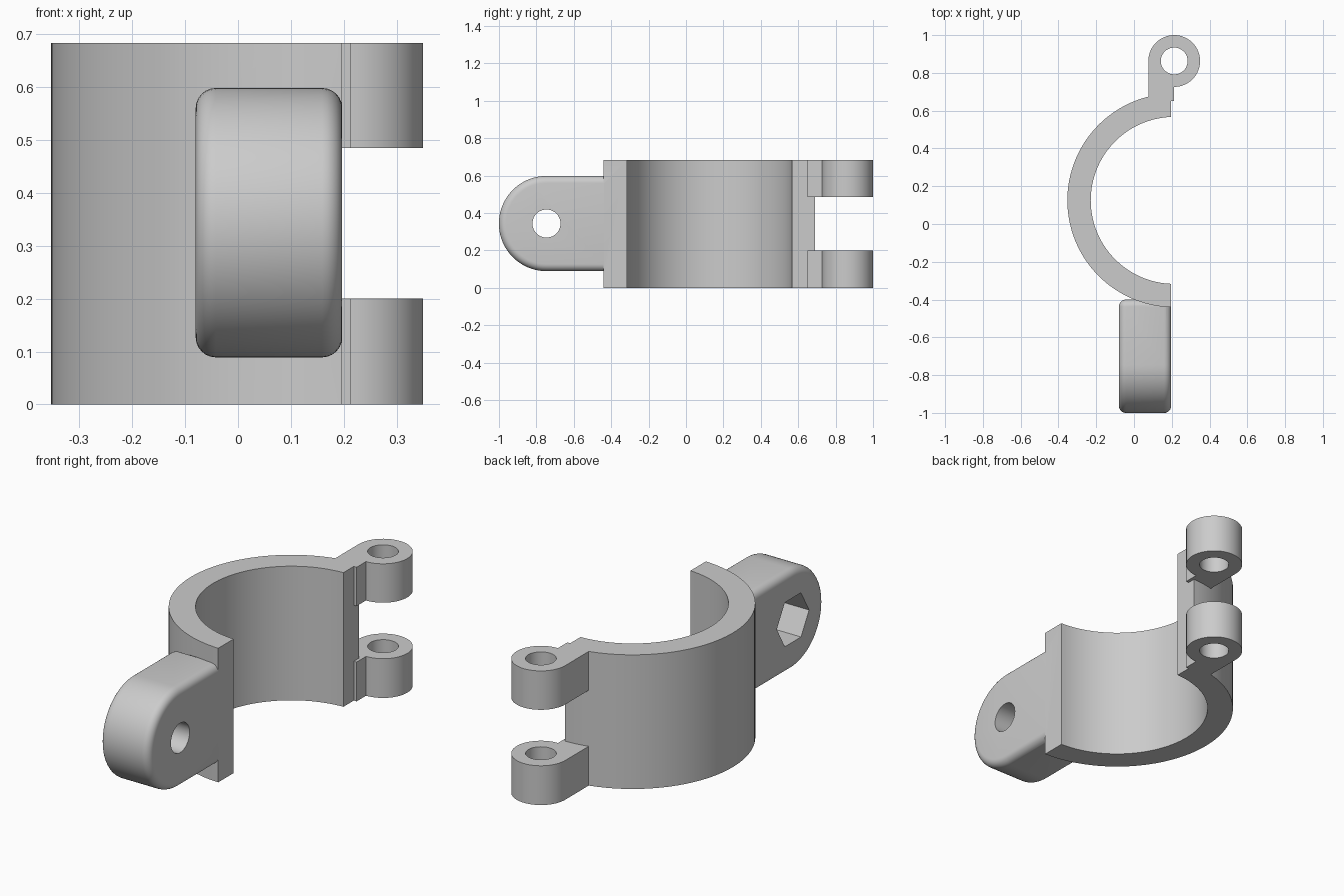
import bpy, bmesh, math

if "Cube" in bpy.data.objects:
    bpy.data.objects.remove(bpy.data.objects["Cube"])

H = 0.683             # clamp height
CX, CY = 0.213, 0.125  # centre of the half ring
END_X = 0.197         # flat end plane of the half ring

steel = bpy.data.materials.new("plain grey")
steel.diffuse_color = (0.6, 0.6, 0.6, 1)
steel.use_nodes = True
steel.node_tree.nodes["Principled BSDF"].inputs["Base Color"].default_value = steel.diffuse_color


def arc(cx, cy, r, a0, a1, n):
    """Points on an arc, angles in radians."""
    return [(cx + r * math.cos(a0 + (a1 - a0) * i / n),
             cy + r * math.sin(a0 + (a1 - a0) * i / n)) for i in range(n + 1)]


def circle(cx, cy, r, n):
    return arc(cx, cy, r, 0, 2 * math.pi, n)[:-1]


def prism(name, pts, lo, hi, axis="z", bevel=0):
    """Extrude a closed outline along z (outline in xy) or x (outline in yz)."""
    bm = bmesh.new()
    place = (lambda p, t: (p[0], p[1], t)) if axis == "z" else (lambda p, t: (t, p[0], p[1]))
    face = bm.faces.new([bm.verts.new(place(p, lo)) for p in pts])
    ext = bmesh.ops.extrude_face_region(bm, geom=[face])
    shift = (0, 0, hi - lo) if axis == "z" else (hi - lo, 0, 0)
    bmesh.ops.translate(bm, vec=shift,
                        verts=[v for v in ext["geom"] if isinstance(v, bmesh.types.BMVert)])
    bmesh.ops.recalc_face_normals(bm, faces=bm.faces)
    if bevel:
        sharp = [e for e in bm.edges if e.calc_face_angle(0) > math.radians(30)]
        bmesh.ops.bevel(bm, geom=sharp, offset=bevel, segments=6, profile=0.5, affect="EDGES")
        bmesh.ops.recalc_face_normals(bm, faces=bm.faces)
    mesh = bpy.data.meshes.new(name)
    bm.to_mesh(mesh)
    bm.free()
    mesh.materials.append(steel)
    ob = bpy.data.objects.new(name, mesh)
    bpy.context.collection.objects.link(ob)
    return ob


def combine(target, other, operation):
    mod = target.modifiers.new(operation.lower(), "BOOLEAN")
    mod.operation, mod.object, mod.solver = operation, other, "EXACT"
    bpy.context.view_layer.objects.active = target
    bpy.ops.object.modifier_apply(modifier=mod.name)
    bpy.data.objects.remove(other)


# Half ring, ending flat at END_X
R_OUT, R_IN = 0.566, 0.442
a_out = math.acos((END_X - CX) / R_OUT)
a_in = math.acos((END_X - CX) / R_IN)
ring = (arc(CX, CY, R_OUT, a_out, 2 * math.pi - a_out, 64)
        + arc(CX, CY, R_IN, 2 * math.pi - a_in, a_in, 64))
clamp = prism("clamp_body", ring, 0, H)

# Two hinge lugs with pin holes
HX, HY, HR = CX, 0.863, 0.137
lug = [(HX - HR, 0.65), (HX, 0.65)] + arc(HX, HY, HR, -math.pi / 2, math.pi, 48)
for lo, hi in ((0, 0.2), (0.485, H)):
    combine(clamp, prism("hinge_lug", lug, lo, hi), "UNION")
combine(clamp, prism("pin_hole", circle(HX, HY, 0.071, 48), -0.1, H + 0.1), "DIFFERENCE")

# Rounded bolt tab with a round hole and a hexagonal nut pocket
TY, TZ, TR = -0.746, 0.3435, 0.2545
tab_outline = arc(TY, TZ, TR, math.pi / 2, 1.5 * math.pi, 40) + [(-0.4, TZ - TR), (-0.4, TZ + TR)]
tab = prism("bolt_tab", tab_outline, -0.08, END_X, "x", bevel=0.038)
combine(tab, prism("bolt_hole", circle(TY, TZ, 0.075, 40), -0.2, 0.3, "x"), "DIFFERENCE")
combine(tab, prism("nut_pocket", circle(TY, TZ, 0.13, 6), -0.2, 0.07, "x"), "DIFFERENCE")
combine(clamp, tab, "UNION")

# Smooth curved walls, crisp edges
bpy.ops.object.select_all(action="DESELECT")
clamp.select_set(True)
bpy.context.view_layer.objects.active = clamp
bpy.ops.object.shade_smooth_by_angle(angle=math.radians(30))
